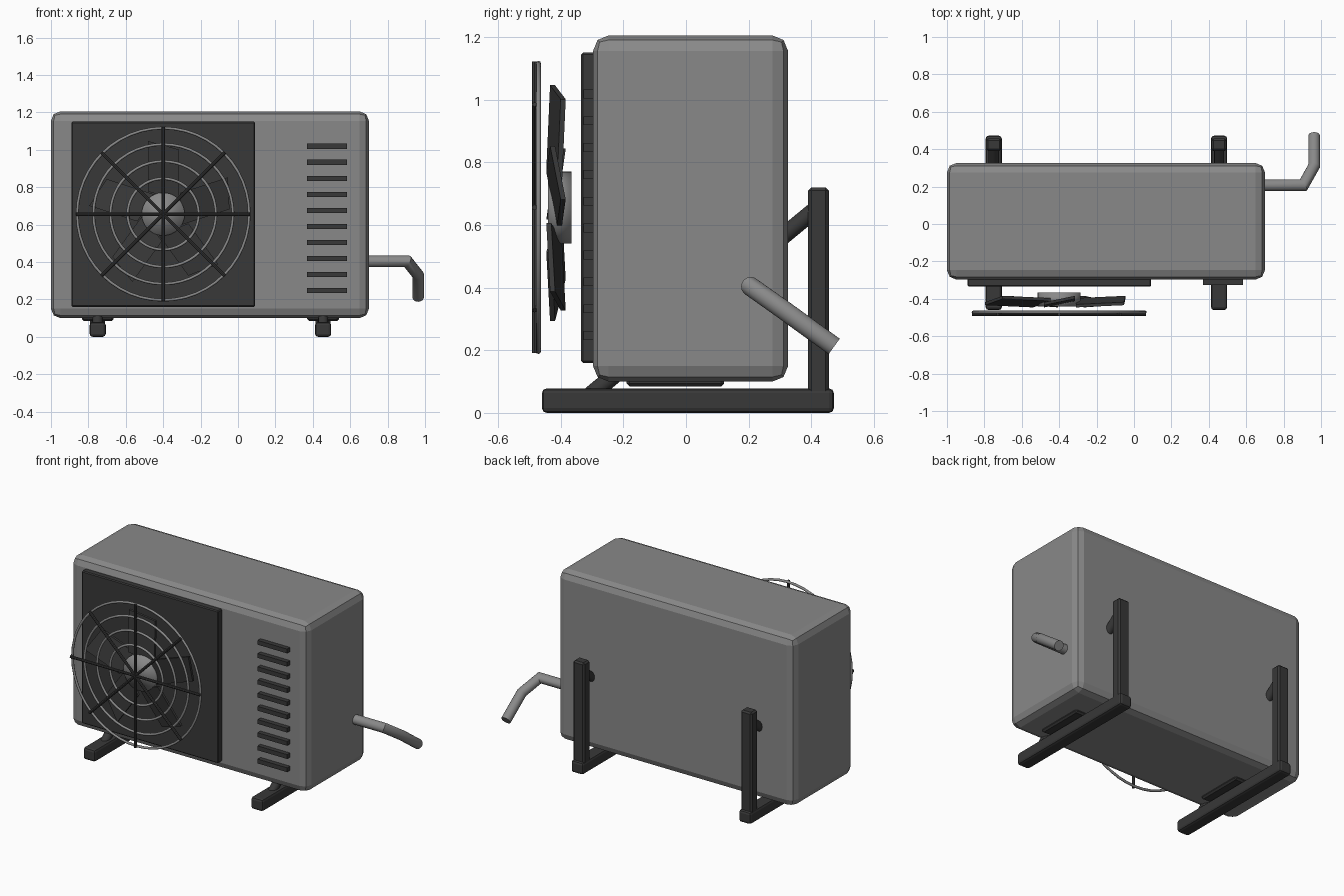
import bpy, bmesh, math
from mathutils import Vector, Matrix

if "Cube" in bpy.data.objects:
    bpy.data.objects.remove(bpy.data.objects["Cube"])


def material(name, v):
    m = bpy.data.materials.new(name)
    m.diffuse_color = (v, v, v, 1)
    m.use_nodes = True
    m.node_tree.nodes["Principled BSDF"].inputs["Base Color"].default_value = m.diffuse_color
    return m


GREY = material("casing grey", 0.25)
DARK = material("dark grey", 0.04)


def finish(name, bm, mat, smooth=None):
    bmesh.ops.recalc_face_normals(bm, faces=bm.faces)
    me = bpy.data.meshes.new(name)
    bm.to_mesh(me)
    bm.free()
    ob = bpy.data.objects.new(name, me)
    bpy.context.collection.objects.link(ob)
    me.materials.append(mat)
    if smooth:
        bpy.ops.object.select_all(action='DESELECT')
        ob.select_set(True)
        bpy.context.view_layer.objects.active = ob
        bpy.ops.object.shade_smooth_by_angle(angle=math.radians(smooth))
    return ob


def box(name, lo, hi, mat, bevel=0.0, seg=1):
    lo, hi = Vector(lo), Vector(hi)
    bm = bmesh.new()
    bmesh.ops.create_cube(bm, size=1, matrix=Matrix.Translation((lo + hi) / 2)
                          @ Matrix.Diagonal((*(hi - lo), 1)))
    if bevel:
        bmesh.ops.bevel(bm, geom=bm.edges[:], offset=bevel, segments=seg,
                        profile=0.5, affect='EDGES')
    return finish(name, bm, mat)


def rod(name, a, b, r, mat, sides=12, smooth=40):
    a, b = Vector(a), Vector(b)
    d = b - a
    bm = bmesh.new()
    bmesh.ops.create_cone(bm, cap_ends=True, segments=sides, radius1=r, radius2=r,
                          depth=d.length, matrix=Matrix.Translation((a + b) / 2)
                          @ d.to_track_quat('Z', 'Y').to_matrix().to_4x4())
    return finish(name, bm, mat, smooth)


def ring(name, centre, R, r, mat, n=48, k=8):
    bm = bmesh.new()
    loops = []
    for i in range(n):
        a = math.tau * i / n
        row = []
        for j in range(k):
            b = math.tau * j / k
            q = R + r * math.cos(b)
            row.append(bm.verts.new((centre[0] + q * math.cos(a),
                                     centre[1] + r * math.sin(b),
                                     centre[2] + q * math.sin(a))))
        loops.append(row)
    for i in range(n):
        p, q = loops[i], loops[(i + 1) % n]
        for j in range(k):
            bm.faces.new((p[j], q[j], q[(j + 1) % k], p[(j + 1) % k]))
    return finish(name, bm, mat, 50)


# Casing, fan backing panel and side vents
box("casing", (-1, -0.297, 0.10), (0.70, 0.326, 1.205), GREY, 0.05, 2)
box("fan_panel", (-0.89, -0.335, 0.16), (0.092, -0.28, 1.15), DARK, 0.006)
for i in range(10):
    z = 0.247 + i * 0.0857
    box(f"vent_slat_{i + 1}", (0.37, -0.327, z - 0.014), (0.582, -0.28, z + 0.014), DARK)

# Fan hub and five pitched blades
CX, CZ = -0.40, 0.656
rod("fan_hub", (CX, -0.365, CZ), (CX, -0.44, CZ), 0.115, GREY, 32, 100)
for i in range(5):
    a = math.radians(90 + 72 * i)
    rad = Vector((math.cos(a), 0, math.sin(a)))
    tan = Vector((-math.sin(a), 0, math.cos(a)))
    # radius, sideways offset and depth of each blade corner
    corners = [(0.12, 0.08, -0.438), (0.39, 0.08, -0.426),
               (0.345, -0.085, -0.392), (0.075, -0.085, -0.404)]
    bm = bmesh.new()
    vs = [[bm.verts.new(Vector((CX, y + dy, CZ)) + rad * r + tan * t)
           for r, t, y in corners] for dy in (-0.008, 0.008)]
    bm.faces.new(vs[0])
    bm.faces.new(vs[1][::-1])
    for j in range(4):
        k = (j + 1) % 4
        bm.faces.new((vs[0][j], vs[1][j], vs[1][k], vs[0][k]))
    finish(f"fan_blade_{i + 1}", bm, DARK)

# Wire guard: four rings and eight spokes
for i, R in enumerate((0.19, 0.282, 0.373, 0.46)):
    ring(f"guard_ring_{i + 1}", (CX, -0.471, CZ), R, 0.008, GREY)
for i in range(4):
    a = math.pi * i / 4
    dx, dz = 0.465 * math.cos(a), 0.465 * math.sin(a)
    rod(f"guard_spoke_{i + 1}", (CX - dx, -0.483, CZ - dz), (CX + dx, -0.483, CZ + dz),
        0.009, DARK, 8)

# Wall brackets: foot, post, diagonal brace and rubber pad on each side
for side, x in (("left", -0.75), ("right", 0.455)):
    box(f"{side}_foot", (x - 0.043, -0.46, 0), (x + 0.043, 0.472, 0.078), DARK, 0.015, 2)
    box(f"{side}_post", (x - 0.04, 0.39, 0.02), (x + 0.04, 0.456, 0.72), DARK, 0.01)
    rod(f"{side}_brace", (x, -0.32, 0.045), (x, 0.42, 0.655), 0.027, DARK, 12)
    box(f"{side}_pad", (x - 0.085, -0.19, 0.084), (x + 0.085, 0.122, 0.112), DARK, 0.01)

# Bent coolant pipe: a round section swept along the path, mitred at bends
path = [Vector(p) for p in ((0.65, 0.207, 0.403), (0.905, 0.207, 0.403),
                            (0.963, 0.31, 0.33), (0.963, 0.473, 0.212))]
bm = bmesh.new()
dirs = [(path[i + 1] - path[i]).normalized() for i in range(3)]
u = Vector((0, 0, 1))
w = dirs[0].cross(u)
prev = [path[0] + 0.031 * (u * math.cos(math.tau * j / 16) + w * math.sin(math.tau * j / 16))
        for j in range(16)]
rows = [[bm.verts.new(p) for p in prev]]
for i, d in enumerate(dirs):
    n = d if i == 2 else (d + dirs[i + 1]).normalized()
    prev = [p + d * ((path[i + 1] - p).dot(n) / d.dot(n)) for p in prev]
    rows.append([bm.verts.new(p) for p in prev])
for p, q in zip(rows, rows[1:]):
    for j in range(16):
        k = (j + 1) % 16
        bm.faces.new((p[j], p[k], q[k], q[j]))
bm.faces.new(rows[0][::-1])
bm.faces.new(rows[-1])
finish("coolant_pipe", bm, GREY, 30)
